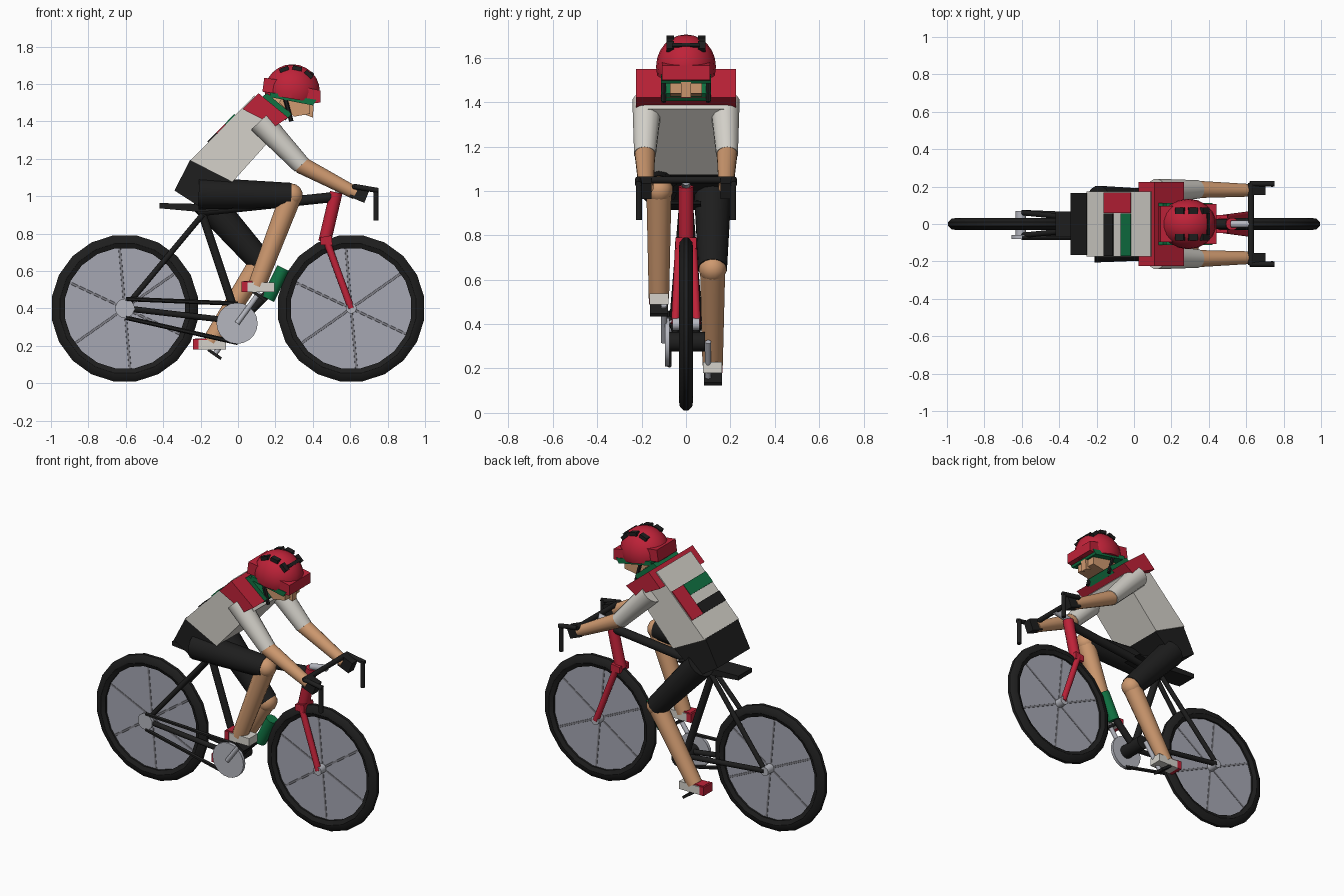
import bpy, bmesh, math
from mathutils import Vector, Matrix

if "Cube" in bpy.data.objects:
    bpy.data.objects.remove(bpy.data.objects["Cube"])


def material(name, rgb):
    m = bpy.data.materials.new(name)
    m.diffuse_color = (*rgb, 1)
    m.use_nodes = True
    m.node_tree.nodes["Principled BSDF"].inputs["Base Color"].default_value = m.diffuse_color
    return m


RED = material("red", (0.52, 0.016, 0.04))
BLACK = material("black", (0.013, 0.013, 0.013))
WHITE = material("off_white", (0.66, 0.64, 0.59))
SKIN = material("skin", (0.62, 0.32, 0.16))
GREEN = material("green", (0.005, 0.17, 0.055))
DISC = material("wheel_grey", (0.38, 0.39, 0.45))
SILVER = material("silver", (0.46, 0.47, 0.52))
SPOKE = material("spoke_grey", (0.22, 0.22, 0.25))


def finish(name, bm, mat, smooth=True):
    bmesh.ops.recalc_face_normals(bm, faces=bm.faces[:])
    me = bpy.data.meshes.new(name)
    bm.to_mesh(me)
    bm.free()
    me.materials.append(mat)
    ob = bpy.data.objects.new(name, me)
    bpy.context.collection.objects.link(ob)
    if smooth:
        bpy.ops.object.select_all(action='DESELECT')
        ob.select_set(True)
        bpy.context.view_layer.objects.active = ob
        bpy.ops.object.shade_smooth_by_angle(angle=math.radians(35))
    return ob


def tube(name, a, b, r1, mat, r2=None, sides=14):
    """Tapered cylinder from a to b."""
    a, b = Vector(a), Vector(b)
    d = b - a
    mx = Matrix.Translation((a + b) / 2) @ d.to_track_quat('Z', 'Y').to_matrix().to_4x4()
    bm = bmesh.new()
    bmesh.ops.create_cone(bm, cap_ends=True, segments=sides, radius1=r1,
                          radius2=r1 if r2 is None else r2, depth=d.length, matrix=mx)
    return finish(name, bm, mat)


def prism(name, profile, y0, y1, mat):
    """Side profile of (x, z) points extended from y0 to y1."""
    bm = bmesh.new()
    f = bm.faces.new([bm.verts.new((x, y0, z)) for x, z in profile])
    ext = bmesh.ops.extrude_face_region(bm, geom=[f])
    bmesh.ops.translate(bm, vec=(0, y1 - y0, 0),
                        verts=[v for v in ext['geom'] if isinstance(v, bmesh.types.BMVert)])
    return finish(name, bm, mat, False)


def box(name, c, size, mat, tilt=0):
    """Box turned by tilt degrees about y (positive lowers the front)."""
    bm = bmesh.new()
    mx = Matrix.Translation(c) @ Matrix.Rotation(math.radians(tilt), 4, 'Y') @ Matrix.Diagonal((*size, 1))
    bmesh.ops.create_cube(bm, size=1, matrix=mx)
    return finish(name, bm, mat, False)


def ball(name, c, r, mat, seg=14, scale=(1, 1, 1)):
    bm = bmesh.new()
    bmesh.ops.create_uvsphere(bm, u_segments=seg, v_segments=seg // 2, radius=r,
                              matrix=Matrix.Translation(c) @ Matrix.Diagonal((*scale, 1)))
    return finish(name, bm, mat)


# wheels: tyre ring, disc, spokes, hub
def wheel(name, cx, hub_r, hub_w):
    bm = bmesh.new()
    n, section = 20, [(.325, -.02), (.35, -.032), (.375, -.028), (.395, -.01),
                      (.395, .01), (.375, .028), (.35, .032), (.325, .02)]
    rings = []
    for i in range(n):
        a = math.tau * (i + .5) / n
        rings.append([bm.verts.new((cx + r * math.cos(a), y, .4 + r * math.sin(a))) for r, y in section])
    for i in range(n):
        p, q = rings[i], rings[(i + 1) % n]
        for j in range(8):
            k = (j + 1) % 8
            bm.faces.new((p[j], p[k], q[k], q[j]))
    finish(name + "_tyre", bm, BLACK)
    tube(name + "_disc", (cx, -.008, .4), (cx, .008, .4), .335, DISC, sides=20)
    for i in range(6):
        a = math.radians(35 + 60 * i)
        tube(f"{name}_spoke_{i}", (cx, 0, .4), (cx + .33 * math.cos(a), 0, .4 + .33 * math.sin(a)),
             .011, SPOKE, sides=6)
    tube(name + "_hub", (cx, -hub_w, .4), (cx, hub_w, .4), hub_r, SILVER)


wheel("rear_wheel", -.605, .028, .07)
wheel("front_wheel", .605, .028, .06)
tube("rear_sprocket", (-.605, -.08, .4), (-.605, -.06, .4), .052, SILVER)

# frame
tube("seat_tube", (-.2, 0, .93), (0, 0, .33), .022, BLACK)
tube("top_tube", (-.2, 0, .92), (.51, 0, .995), .027, BLACK)
tube("down_tube", (0, 0, .32), (.18, 0, .5), .022, BLACK)
tube("bottom_bracket", (0, -.09, .32), (0, .085, .32), .044, BLACK)
tube("bottle", (.16, 0, .45), (.243, 0, .615), .036, GREEN)
for s, side in ((-1, "right"), (1, "left")):
    tube("seat_stay_" + side, (-.19, s * .02, .9), (-.59, s * .06, .42), .015, BLACK)
    tube("chain_stay_" + side, (0, s * .035, .33), (-.6, s * .06, .4), .016, BLACK)
    tube("fork_blade_" + side, (.47, s * .03, .77), (.605, s * .048, .4), .019, RED)
prism("saddle", [(-.42, .935), (-.42, .963), (-.05, .955), (.02, .94), (-.05, .93), (-.2, .915)], -.068, .068, BLACK)
tube("head_tube", (.525, 0, 1.02), (.463, 0, .755), .034, RED)
prism("fork_crown", [(.44, .74), (.44, .78), (.5, .79), (.505, .74)], -.048, .048, RED)

# drivetrain
tube("chainring", (-.005, -.095, .32), (-.005, -.075, .32), .11, SILVER, sides=20)
tube("chain_top", (-.6, -.075, .45), (0, -.075, .425), .012, BLACK, sides=6)
tube("chain_bottom", (-.6, -.075, .35), (0, -.075, .215), .012, BLACK, sides=6)
for s, side in ((-1, "right"), (1, "left")):
    px, pz = -.005 - s * .12, .32 - s * .165
    tube("crank_" + side, (-.005, s * .1, .32), (px, s * .1, pz), .014, SILVER)
    box("pedal_" + side, (px, s * .122, pz - (.02 if s < 0 else 0)), (.085, .082, .016), BLACK, 35)

# handlebar and stem
tube("stem", (.52, 0, 1.025), (.63, 0, 1.045), .02, SILVER)
tube("handlebar", (.625, -.22, 1.05), (.625, .22, 1.05), .016, BLACK)

# arms, hands and bar ends
for s, side in ((-1, "right"), (1, "left")):
    tube("bar_extension_" + side, (.62, s * .215, 1.052), (.75, s * .215, 1.03), .014, BLACK)
    tube("bar_drop_" + side, (.738, s * .212, 1.04), (.738, s * .212, .87), .014, BLACK)
    tube("sleeve_" + side, (.12, s * .175, 1.4), (.34, s * .185, 1.165), .068, WHITE, .05)
    ball("elbow_" + side, (.34, s * .185, 1.165), .046, SKIN)
    tube("forearm_" + side, (.335, s * .185, 1.168), (.63, s * .18, 1.015), .047, SKIN, .034)
    box("glove_" + side, (.65, s * .182, 1.015), (.085, .055, .075), BLACK, 22)


# legs and shoes
def leg(side, y, hip, knee, ankle, shoe_x, shoe_z):
    tube("thigh_" + side, (hip[0], y, hip[1]), (knee[0], y, knee[1]), .086, BLACK, .066)
    ball("knee_" + side, (knee[0], y, knee[1]), .063, SKIN)
    tube("shin_" + side, (knee[0], y, knee[1]), (ankle[0], y, ankle[1]), .058, SKIN, .047)
    box("shoe_" + side, (shoe_x + .1, y, shoe_z), (.15, .085, .05), WHITE)
    box("shoe_heel_" + side, (shoe_x + .015, y, shoe_z + .003), (.03, .088, .055), RED)
    box("shoe_strap_" + side, (shoe_x + .045, y, shoe_z + .025), (.07, .07, .016), RED)


leg("right", -.122, (-.21, 1.015), (.285, 1.005), (.1, .52), .02, .513)
leg("left", .12, (-.19, 1.0), (.12, .65), (-.145, .22), -.24, .205)

# body
prism("shorts_hips", [(-.255, 1.195), (-.34, 1.03), (-.2, .94), (-.03, 1.075)], -.165, .165, BLACK)
prism("jersey_torso", [(-.255, 1.19), (.088, 1.538), (.235, 1.37), (-.03, 1.075)], -.175, .175, WHITE)
prism("jersey_yoke", [(.025, 1.465), (.11, 1.55), (.268, 1.42), (.2, 1.375)], -.225, .225, RED)
prism("collar", [(.12, 1.525), (.155, 1.55), (.285, 1.44), (.255, 1.405)], -.112, .112, GREEN)


# painted back panels, placed along the line of the back
def back_panel(name, s0, s1, y0, y1, mat):
    at = lambda s, h: (-.255 + .343 * s - .71 * h, 1.19 + .348 * s + .7 * h)
    prism(name, [at(s0, 0), at(s1, 0), at(s1, .007), at(s0, .007)], y0, y1, mat)


back_panel("back_panel_red", .28, .7, .058, .168, RED)
back_panel("back_stripe_black", .28, .42, -.172, .055, BLACK)
back_panel("back_stripe_green", .55, .7, -.172, .055, GREEN)

# head
tube("neck", (.18, 0, 1.47), (.28, 0, 1.53), .065, SKIN)
prism("face", [(.22, 1.5), (.25, 1.56), (.385, 1.53), (.385, 1.44), (.3, 1.425)], -.072, .072, SKIN)
prism("nose", [(.375, 1.5), (.405, 1.49), (.4, 1.42), (.36, 1.435)], -.022, .022, SKIN)
prism("helmet_lining", [(.17, 1.53), (.17, 1.555), (.42, 1.515), (.4, 1.485)], -.112, .112, GREEN)

# helmet: dome cut along a sloping rim
bm = bmesh.new()
bmesh.ops.create_uvsphere(bm, u_segments=18, v_segments=12, radius=1,
                          matrix=Matrix.Translation((.29, 0, 1.56)) @ Matrix.Diagonal((.15, .135, .145, 1)))
cut = bmesh.ops.bisect_plane(bm, geom=bm.verts[:] + bm.edges[:] + bm.faces[:],
                             plane_co=(.29, 0, 1.52), plane_no=(-.17, 0, -1), clear_outer=True)
bmesh.ops.holes_fill(bm, edges=[e for e in bm.edges if e.is_boundary])
finish("helmet_dome", bm, RED)
prism("helmet_brim", [(.3, 1.53), (.32, 1.59), (.44, 1.565), (.44, 1.5), (.4, 1.497)], -.108, .108, RED)
box("helmet_back", (.175, 0, 1.59), (.08, .19, .075), RED, 8)
for s, side in ((-1, "right"), (1, "left")):
    for i, deg in enumerate((110, 78, 46)):
        a = math.radians(deg)
        box(f"helmet_vent_{side}_{i}", (.29 + .128 * math.cos(a), s * .07, 1.56 + .126 * math.sin(a)),
            (.05, .034, .022), BLACK, 90 - deg)
    tube("helmet_strap_" + side, (.25, s * .1, 1.53), (.285, s * .1, 1.4), .012, BLACK, sides=6)
box("helmet_vent_front", (.29 + .147 * math.cos(.75), 0, 1.56 + .142 * math.sin(.75)), (.02, .12, .009), BLACK, 47)
